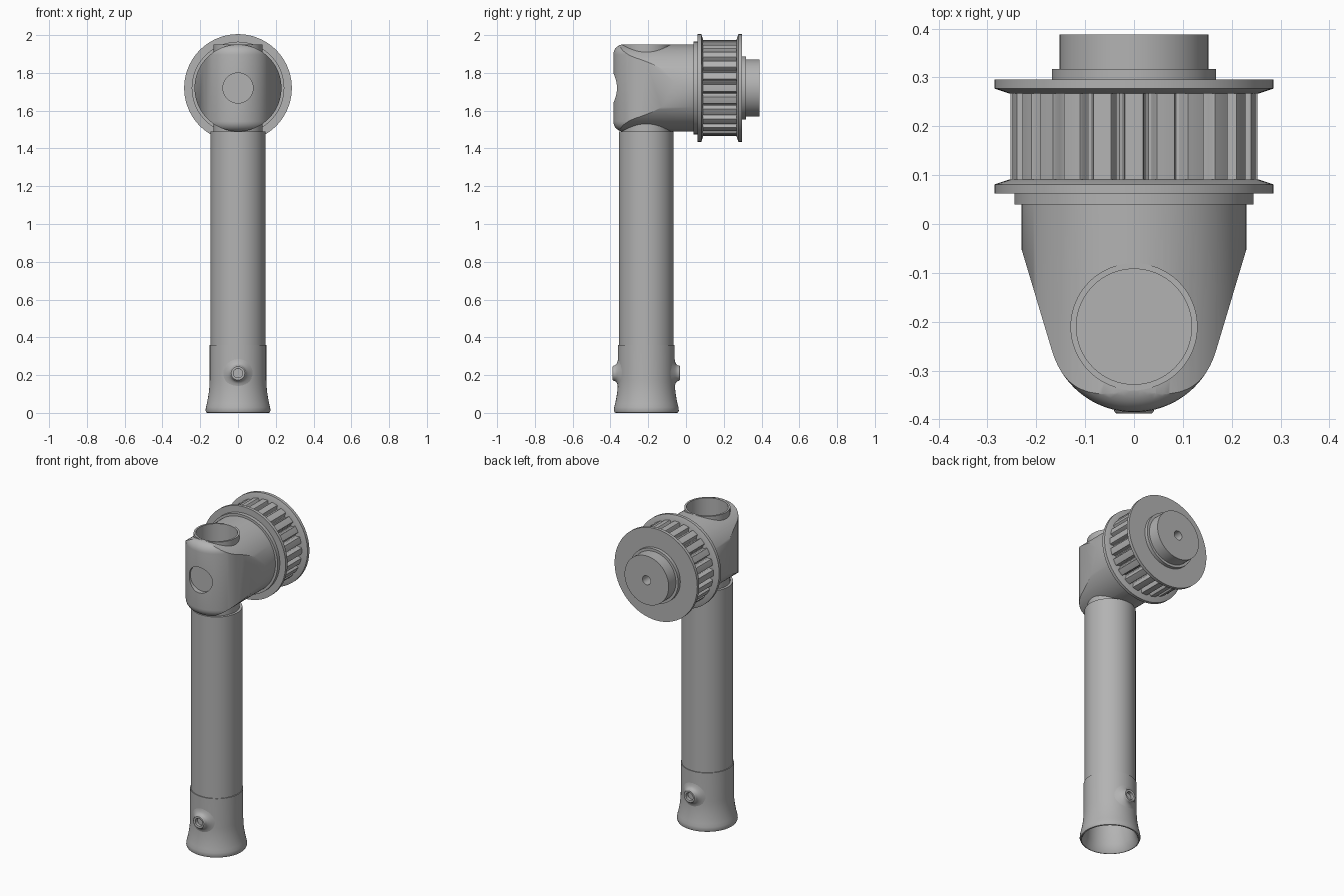
import bpy, bmesh
from math import sin, cos, pi, radians, sqrt
from mathutils import Matrix, Vector

if "Cube" in bpy.data.objects:
    bpy.data.objects.remove(bpy.data.objects["Cube"], do_unlink=True)

grey = bpy.data.materials.new("plain grey")
grey.use_nodes = True
GREY = (0.45, 0.45, 0.45, 1)
grey.diffuse_color = GREY
for node in grey.node_tree.nodes:
    if node.type == 'BSDF_PRINCIPLED':
        node.inputs["Base Color"].default_value = GREY

AXLE_Z = 1.72    # height of the pulley axis
TUBE_Y = -0.21   # depth of the upright tube axis
ALONG_Y = Matrix.Rotation(radians(-90), 4, 'X')
AXLE = Matrix.Translation((0, 0, AXLE_Z)) @ ALONG_Y
TUBE = Matrix.Translation((0, TUBE_Y, 0))


def finish(name, bm, matrix):
    bm.transform(matrix)
    bmesh.ops.recalc_face_normals(bm, faces=bm.faces)
    mesh = bpy.data.meshes.new(name)
    bm.to_mesh(mesh)
    bm.free()
    mesh.materials.append(grey)
    ob = bpy.data.objects.new(name, mesh)
    bpy.context.collection.objects.link(ob)
    return ob


def revolve(name, profile, matrix, sides=64, closed=False):
    """Turn (radius, height) points about local z."""
    bm = bmesh.new()
    rings = [[bm.verts.new((r * cos(2 * pi * i / sides), r * sin(2 * pi * i / sides), h))
              for i in range(sides)] for r, h in profile]
    pairs = list(zip(rings, rings[1:]))
    if closed:
        pairs.append((rings[-1], rings[0]))
    for a, b in pairs:
        for i in range(sides):
            j = (i + 1) % sides
            bm.faces.new((a[i], a[j], b[j], b[i]))
    bmesh.ops.remove_doubles(bm, verts=bm.verts, dist=1e-5)
    return finish(name, bm, matrix)


def rod(name, r, low, high, matrix, sides=64):
    return revolve(name, [(0, low), (r, low), (r, high), (0, high)], matrix, sides)


def prism(name, outline, low, high, matrix, bevel=0):
    bm = bmesh.new()
    base = bm.faces.new([bm.verts.new((x, y, low)) for x, y in outline])
    new = bmesh.ops.extrude_face_region(bm, geom=[base], use_keep_orig=True)
    bmesh.ops.translate(bm, vec=(0, 0, high - low),
                        verts=[g for g in new["geom"] if isinstance(g, bmesh.types.BMVert)])
    bmesh.ops.recalc_face_normals(bm, faces=bm.faces)
    if bevel:
        rim = [e for e in bm.edges if abs(e.verts[0].co.z - e.verts[1].co.z) < 1e-5]
        bmesh.ops.bevel(bm, geom=rim, offset=bevel, segments=7, profile=0.5,
                        affect='EDGES', clamp_overlap=True)
    return finish(name, bm, matrix)


def combine(ob, cutter, operation):
    mod = ob.modifiers.new("shape", 'BOOLEAN')
    mod.operation, mod.object, mod.solver = operation, cutter, 'EXACT'
    bpy.context.view_layer.objects.active = ob
    bpy.ops.object.modifier_apply(modifier=mod.name)
    bpy.data.objects.remove(cutter, do_unlink=True)


parts = []

# Head: a U-shaped plan with rounded rim, trimmed to the round housing
arc = [(0.175 * cos(radians(a)), TUBE_Y + 0.175 * sin(radians(a)))
       for a in [-163 + 146 * i / 40 for i in range(41)]]
plan = arc + [(0.232, -0.045), (0.232, 0.16), (-0.232, 0.16), (-0.232, -0.045)]
head = prism("head_housing", plan, -0.231, 0.231,
             Matrix.Translation((0, 0, AXLE_Z)), bevel=0.055)
combine(head, rod("housing_trim", 0.23, -0.6, 0.05, AXLE, 96), 'INTERSECT')
combine(head, rod("bore_cutter", 0.125, 1.59, 2.1, TUBE), 'DIFFERENCE')
combine(head, rod("dimple_cutter", 0.08, -0.5, -0.355, AXLE), 'DIFFERENCE')
parts.append(head)

# Upright sleeve through the head, open at the top
parts.append(revolve("head_sleeve", [(0, 1.48), (0.13, 1.48), (0.13, 1.95), (0.118, 1.95),
                                     (0.118, 1.6), (0, 1.6)], TUBE))

# Main tube, hollow from below
parts.append(revolve("main_tube", [(0.145, 0.3), (0.145, 1.49), (0, 1.49), (0, 1.45),
                                   (0.132, 1.45), (0.132, 0.3)], TUBE, closed=True))

# Flared foot collar
flare = [(0.15 + 0.02 * (1 - t) ** 2, 0.03 + 0.15 * t) for t in [i / 8 for i in range(9)]]
parts.append(revolve("foot_collar",
                     [(0.14, 0.36), (0.132, 0.15), (0.14, 0.05), (0.156, 0.006), (0.162, 0),
                      (0.168, 0.002), (0.172, 0.012)] + flare + [(0.15, 0.36)],
                     TUBE, closed=True))

# Small studs at front and back of the collar, skirts wrapped to its surface
stud_profile = [(0, 0.155), (0.024, 0.155), (0.024, 0.176), (0.027, 0.178), (0.036, 0.178),
                (0.04, 0.174), (0.042, 0.166), (0.047, 0.159), (0.056, 0.154),
                (0.068, 0.151), (0.082, 0.149)]
for name, turn in (("front_stud", pi), ("back_stud", 0)):
    stud = revolve(name, stud_profile, Matrix.Identity(4), 32)
    for v in stud.data.vertices:
        r = Vector(v.co.xy).length
        wrap = min(1, max(0, (r - 0.04) / 0.03))
        v.co.z -= (0.15 - sqrt(0.15 ** 2 - v.co.x ** 2)) * wrap
    stud.data.transform(Matrix.Translation((0, TUBE_Y, 0.21))
                        @ Matrix.Rotation(turn, 4, 'Z') @ ALONG_Y)
    parts.append(stud)

# Toothed pulley drum with rounded grooves
TEETH = 24
outline = []
for i in range(TEETH):
    start = i - 0.28
    outline += [((start + 0.56 * k / 4), 0.253) for k in range(5)]
    outline += [(i + 0.5 + 0.18 * cos(pi - pi * k / 6), 0.249 - 0.024 * sin(pi * k / 6))
                for k in range(7)]
drum = prism("toothed_drum",
             [(r * cos(2 * pi * t / TEETH), r * sin(2 * pi * t / TEETH)) for t, r in outline],
             0.075, 0.28, AXLE)
parts.append(drum)

# Collar ring, flanges and hub
parts.append(rod("collar_ring", 0.245, 0.04, 0.065, AXLE, 96))
parts.append(revolve("front_flange", [(0, 0.062), (0.285, 0.062), (0.285, 0.081),
                                      (0.255, 0.091), (0, 0.091)], AXLE, 96))
parts.append(revolve("back_flange", [(0, 0.267), (0.255, 0.267), (0.285, 0.277),
                                     (0.285, 0.296), (0, 0.296)], AXLE, 96))
parts.append(revolve("hub", [(0, 0.29), (0.168, 0.29), (0.168, 0.317), (0.152, 0.317),
                             (0.152, 0.388), (0.028, 0.388), (0.028, 0.31), (0, 0.31)], AXLE))

# Smooth shading with sharp edges kept
bpy.ops.object.select_all(action='DESELECT')
for ob in parts:
    ob.select_set(True)
bpy.context.view_layer.objects.active = head
bpy.ops.object.shade_smooth_by_angle(angle=radians(30))
